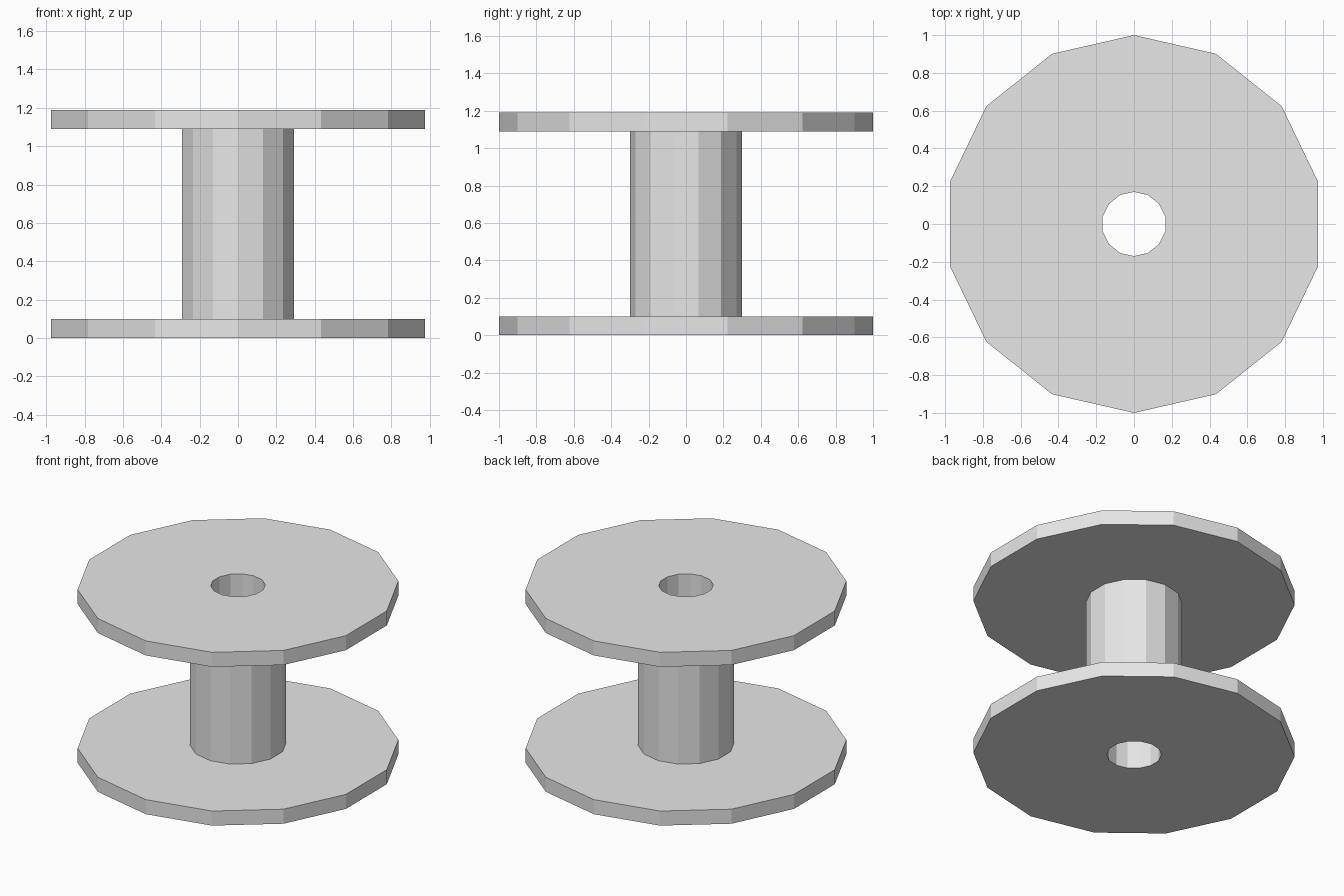
import bpy
import bmesh
import math

if "Cube" in bpy.data.objects:
    bpy.data.objects.remove(bpy.data.objects["Cube"], do_unlink=True)

SIDES = 14
RIM, HUB, BORE = 1.0, 0.30, 0.17
HEIGHT, FLANGE = 1.19, 0.10

grey = bpy.data.materials.new("light_grey")
grey.use_nodes = True
colour = (0.8, 0.8, 0.8, 1)
grey.diffuse_color = colour
grey.node_tree.nodes["Principled BSDF"].inputs["Base Color"].default_value = colour


def lathe(name, profile):
    """Revolve a closed (radius, height) profile around z, first corner on +y."""
    bm = bmesh.new()
    verts = [bm.verts.new((0, r, z)) for r, z in profile]
    edges = [bm.edges.new((v, verts[i - 1])) for i, v in enumerate(verts)]
    bmesh.ops.spin(bm, geom=verts + edges, cent=(0, 0, 0), axis=(0, 0, 1),
                   angle=math.tau, steps=SIDES, use_merge=True)
    bmesh.ops.remove_doubles(bm, verts=bm.verts, dist=0.0001)
    bmesh.ops.recalc_face_normals(bm, faces=bm.faces)
    mesh = bpy.data.meshes.new(name)
    bm.to_mesh(mesh)
    bm.free()
    mesh.materials.append(grey)
    obj = bpy.data.objects.new(name, mesh)
    bpy.context.collection.objects.link(obj)
    return obj


# Spool: two wide flanges joined by a hub, with a bore right through
lower_half = [(BORE, 0), (RIM, 0), (RIM, FLANGE), (HUB, FLANGE)]
upper_half = [(r, HEIGHT - z) for r, z in reversed(lower_half)]
lathe("spool", lower_half + upper_half)
